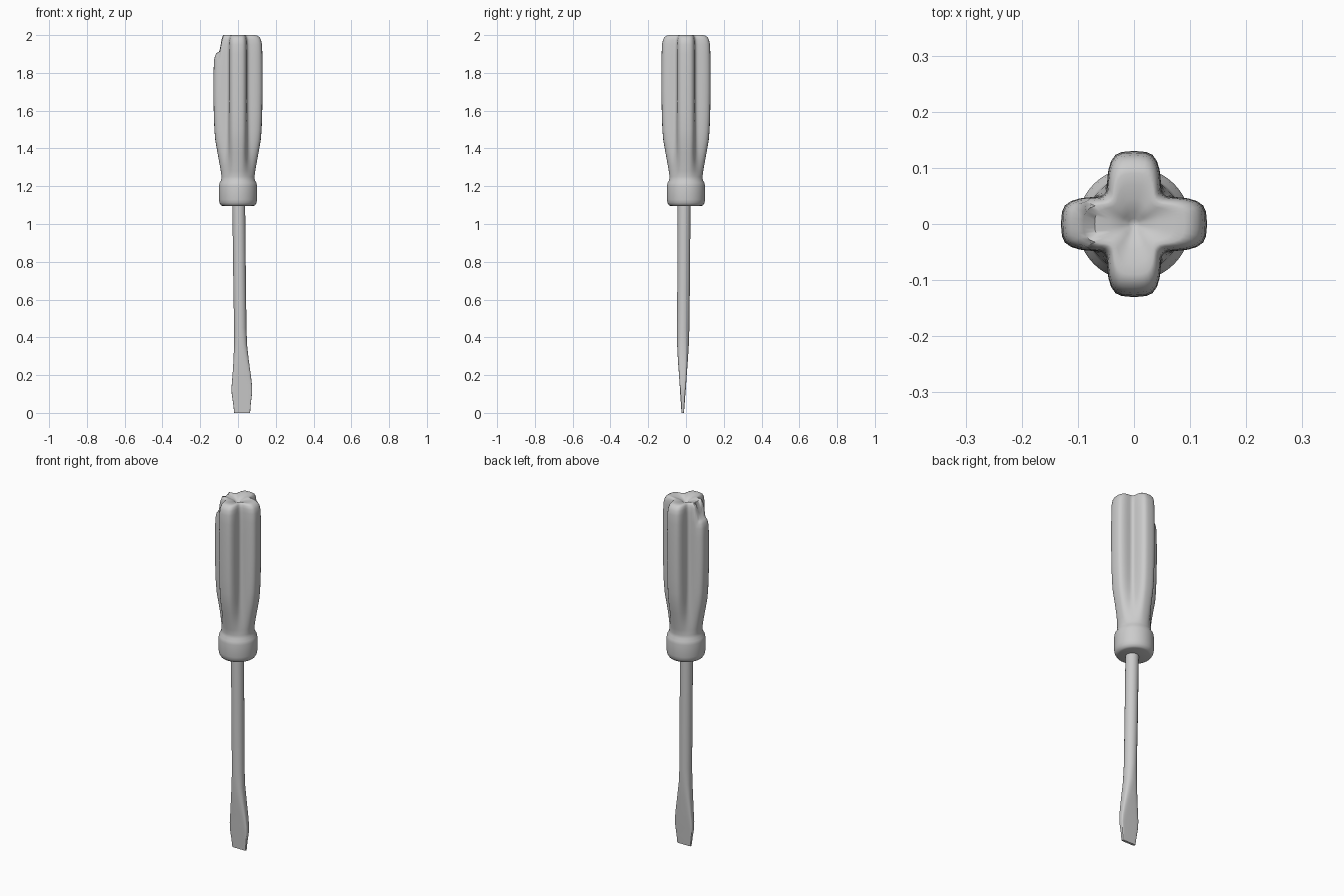
import bpy, bmesh, math


def step(a, b, v):
    t = max(0.0, min(1.0, (v - a) / (b - a)))
    return t * t * (3 - 2 * t)


def loft(name, rings, cap_top=True, angle=40):
    """Skin a list of closed rings, bottom to top."""
    bm = bmesh.new()
    rows = [[bm.verts.new(p) for p in ring] for ring in rings]
    n = len(rows[0])
    for a, b in zip(rows, rows[1:]):
        for i in range(n):
            j = (i + 1) % n
            bm.faces.new((a[i], a[j], b[j], b[i]))
    bm.faces.new(rows[0][::-1])
    if cap_top:
        bm.faces.new(rows[-1])
    bmesh.ops.remove_doubles(bm, verts=bm.verts[:], dist=0.00005)
    bmesh.ops.recalc_face_normals(bm, faces=bm.faces[:])
    mesh = bpy.data.meshes.new(name)
    bm.to_mesh(mesh)
    bm.free()
    obj = bpy.data.objects.new(name, mesh)
    bpy.context.collection.objects.link(obj)
    bpy.ops.object.select_all(action='DESELECT')
    obj.select_set(True)
    bpy.context.view_layer.objects.active = obj
    bpy.ops.object.shade_smooth_by_angle(angle=math.radians(angle))
    return obj


# Handle: four broad lobes blending down to a round collar
SIDES = 72


def handle_ring(z, lobe_r, valley_r):
    ring = []
    for i in range(SIDES):
        a = 2 * math.pi * i / SIDES
        off = abs((math.degrees(a) + 45) % 90 - 45)   # degrees from lobe centre
        r = valley_r + (lobe_r - valley_r) * (1 - step(11, 43, off))
        x, y = r * math.cos(a), r * math.sin(a)
        # the left lobe ends lower than the others
        drop = 0.085 * step(0.082, 0.094, -x) * step(1.6, 1.92, z)
        ring.append((x, y, z - drop))
    return ring


handle_profile = [  # z, lobe radius, groove radius
    (1.095, 0.080, 0.080), (1.099, 0.090, 0.090), (1.112, 0.098, 0.098),
    (1.13, 0.101, 0.101), (1.20, 0.101, 0.101), (1.218, 0.098, 0.098),
    (1.232, 0.089, 0.089), (1.25, 0.087, 0.086), (1.28, 0.091, 0.085),
    (1.33, 0.100, 0.082), (1.38, 0.109, 0.080), (1.44, 0.120, 0.078),
    (1.50, 0.125, 0.077), (1.58, 0.128, 0.076), (1.70, 0.130, 0.075),
    (1.82, 0.130, 0.075), (1.90, 0.129, 0.075), (1.95, 0.127, 0.074),
    (1.975, 0.122, 0.072), (1.99, 0.113, 0.068), (1.998, 0.100, 0.062),
    (2.0, 0.090, 0.056), (1.998, 0.070, 0.048), (1.993, 0.045, 0.035),
    (1.985, 0.022, 0.020), (1.975, 0.010, 0.010), (1.972, 0.003, 0.003),
]
loft("handle", [handle_ring(*p) for p in handle_profile], angle=50)


# Shaft: round rod flattening into a flared blade
def shaft_ring(z, x0, x1, y0, y1, power):
    ring = []
    for i in range(32):
        a = 2 * math.pi * (i + 0.5) / 32
        c, s = math.cos(a), math.sin(a)
        u = math.copysign(abs(c) ** (2 / power), c)
        v = math.copysign(abs(s) ** (2 / power), s)
        ring.append(((x0 + x1) / 2 + u * (x1 - x0) / 2,
                     (y0 + y1) / 2 + v * (y1 - y0) / 2, z))
    return ring


shaft_profile = [  # z, x range, y range, squareness
    (0.00, -0.020, 0.064, -0.024, -0.011, 9),
    (0.05, -0.026, 0.068, -0.027, -0.007, 8),
    (0.105, -0.034, 0.075, -0.031, -0.003, 7),
    (0.14, -0.034, 0.075, -0.033, 0.000, 6),
    (0.20, -0.029, 0.068, -0.037, 0.004, 5),
    (0.28, -0.024, 0.057, -0.043, 0.010, 3.5),
    (0.36, -0.021, 0.048, -0.047, 0.015, 2.5),
    (0.45, -0.021, 0.045, -0.048, 0.018, 2),
    (0.70, -0.025, 0.042, -0.046, 0.021, 2),
    (1.10, -0.030, 0.038, -0.044, 0.024, 2),
]
loft("shaft", [shaft_ring(*p) for p in shaft_profile])
